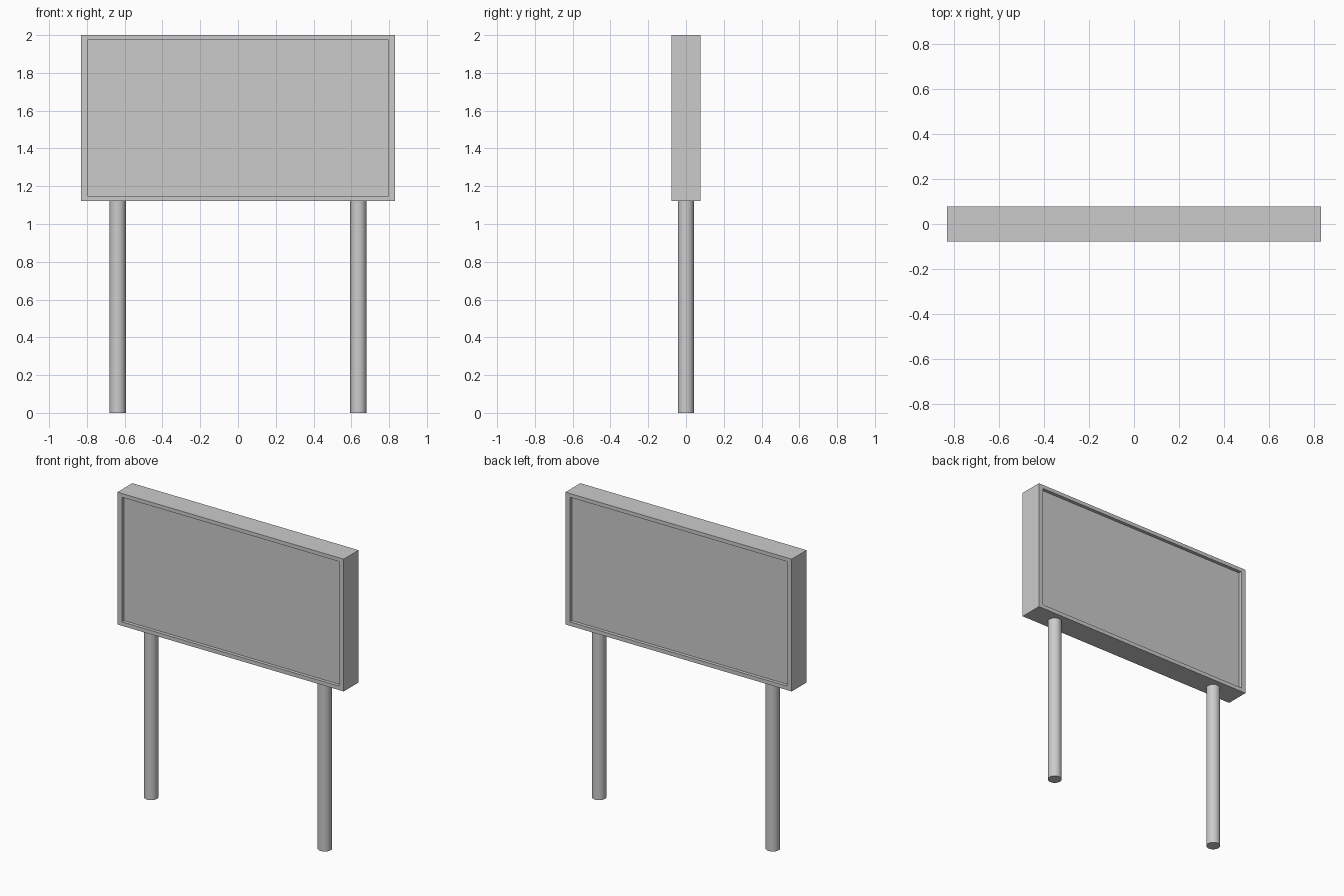
import bpy, bmesh
from mathutils import Matrix

if "Cube" in bpy.data.objects:
    bpy.data.objects.remove(bpy.data.objects["Cube"])

W, D = 0.83, 0.078            # half width, half depth of the box
Z0, Z1 = 1.123, 2.0           # bottom and top of the box
IN_X, IN_Z0, IN_Z1 = 0.797, 1.149, 1.975   # display opening
RECESS = 0.022
POST_X, POST_R = 0.637, 0.043


def finish(bm, name):
    bmesh.ops.recalc_face_normals(bm, faces=bm.faces)
    mesh = bpy.data.meshes.new(name)
    bm.to_mesh(mesh)
    bm.free()
    obj = bpy.data.objects.new(name, mesh)
    bpy.context.collection.objects.link(obj)
    return obj


# Sign box with a recessed panel on front and back
bm = bmesh.new()
bmesh.ops.create_cube(bm, size=1, matrix=Matrix.Translation((0, 0, (Z0 + Z1) / 2))
                      @ Matrix.Diagonal((2 * W, 2 * D, Z1 - Z0, 1)))
bm.normal_update()
for face in [f for f in bm.faces if abs(f.normal.y) > 0.9]:
    bmesh.ops.inset_individual(bm, faces=[face], thickness=0.03)
    for v in face.verts:
        v.co.x = IN_X if v.co.x > 0 else -IN_X
        v.co.z = IN_Z1 if v.co.z > (Z0 + Z1) / 2 else IN_Z0
    side = 1 if face.normal.y > 0 else -1
    panel = bmesh.ops.extrude_discrete_faces(bm, faces=[face])["faces"][0]
    for v in panel.verts:
        v.co.y = side * (D - RECESS)
finish(bm, "sign_box")

# Two round posts
for label, side in (("left", -1), ("right", 1)):
    bm = bmesh.new()
    bmesh.ops.create_cone(bm, cap_ends=True, segments=32, radius1=POST_R, radius2=POST_R,
                          depth=Z0, matrix=Matrix.Translation((side * POST_X, 0, Z0 / 2)))
    for f in bm.faces:
        f.smooth = len(f.verts) == 4
    for e in bm.edges:
        e.smooth = all(len(f.verts) == 4 for f in e.link_faces)
    finish(bm, label + "_post")
